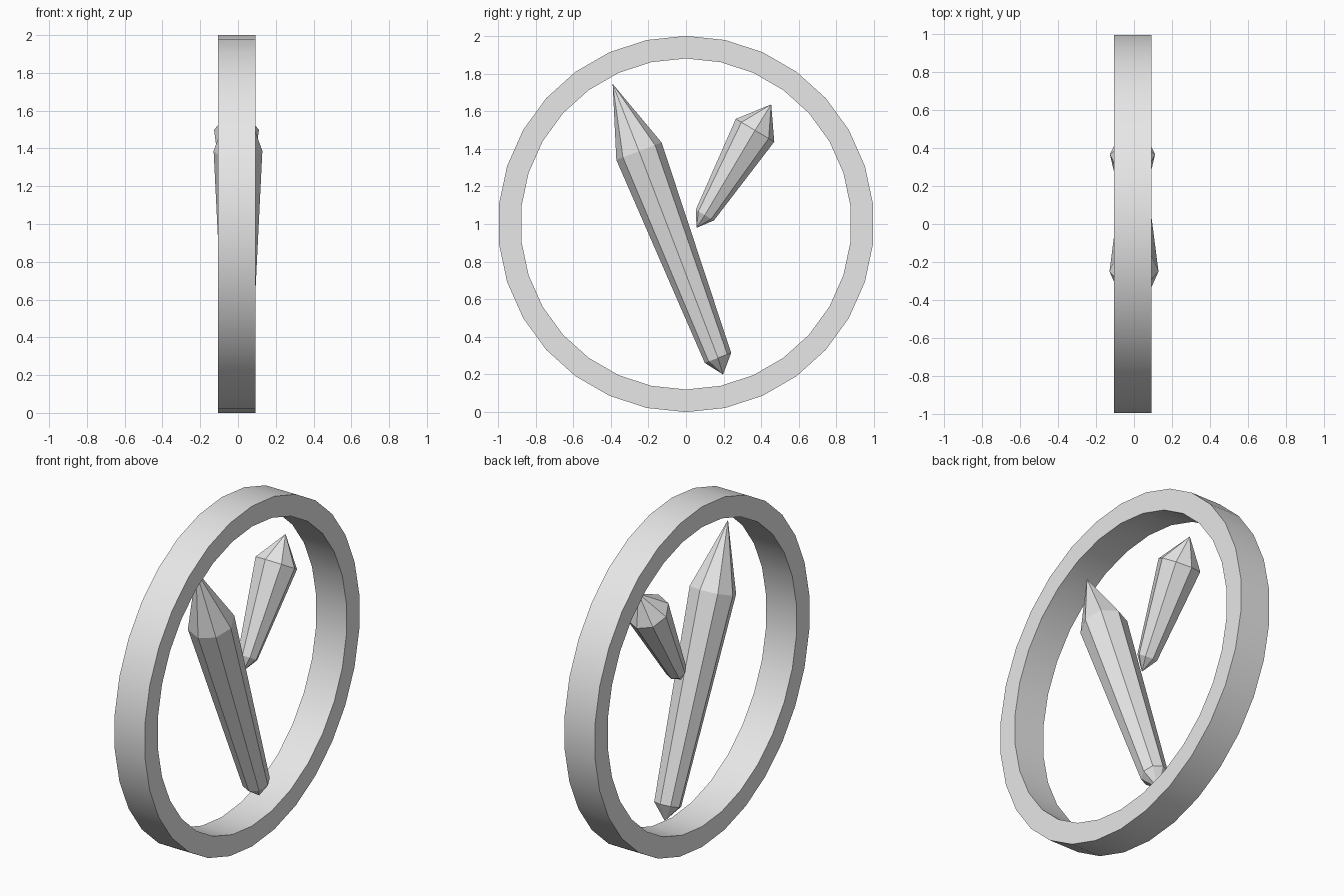
import bpy, bmesh, math
from mathutils import Vector

cube = bpy.data.objects.get("Cube")
if cube:
    bpy.data.objects.remove(cube, do_unlink=True)

grey = bpy.data.materials.new("light grey")
grey.use_nodes = True
colour = (0.8, 0.8, 0.8, 1)
grey.diffuse_color = colour
grey.node_tree.nodes["Principled BSDF"].inputs["Base Color"].default_value = colour


def finish(name, bm):
    bmesh.ops.recalc_face_normals(bm, faces=bm.faces)
    mesh = bpy.data.meshes.new(name)
    bm.to_mesh(mesh)
    bm.free()
    mesh.materials.append(grey)
    obj = bpy.data.objects.new(name, mesh)
    bpy.context.collection.objects.link(obj)
    return obj


def bridge(bm, a, b):
    n = len(a)
    for i in range(n):
        j = (i + 1) % n
        bm.faces.new((a[i], a[j], b[j], b[i]))


def hoop(name, sides, outer, inner, x0, x1):
    """Flat-sided band around the x axis, made by sweeping a rectangle."""
    bm = bmesh.new()
    loops = []
    for x, r in ((x0, outer), (x1, outer), (x1, inner), (x0, inner)):
        angles = [2 * math.pi * i / sides for i in range(sides)]
        loops.append([bm.verts.new((x, r * math.sin(t), 1 + r * math.cos(t)))
                      for t in angles])
    for k in range(4):
        bridge(bm, loops[k], loops[(k + 1) % 4])
    return finish(name, bm)


def crystal(name, x, low_tip, low, low_r, high, high_r, high_tip, sides=8):
    """Tapered prism with a point at both ends; positions are (y, z)."""
    bm = bmesh.new()
    low_tip, low, high, high_tip = (Vector((x, *p)) for p in (low_tip, low, high, high_tip))
    side = Vector((1, 0, 0))
    across = (high - low).normalized().cross(side)
    rings = []
    for centre, r in ((low, low_r), (high, high_r)):
        angles = [2 * math.pi * i / sides for i in range(sides)]
        rings.append([bm.verts.new(centre + r * (side * math.cos(t) + across * math.sin(t)))
                      for t in angles])
    bridge(bm, *rings)
    for ring, tip in zip(rings, (low_tip, high_tip)):
        point = bm.verts.new(tip)
        for i in range(sides):
            bm.faces.new((ring[i], ring[(i + 1) % sides], point))
    return finish(name, bm)


# Outer hoop, smooth around the rim with sharp borders
ring = hoop("outer_ring", 30, 1.0, 0.88, -0.105, 0.092)
bpy.ops.object.select_all(action='DESELECT')
ring.select_set(True)
bpy.context.view_layer.objects.active = ring
bpy.ops.object.shade_smooth_by_angle(angle=math.radians(30))

# Two faceted crystals inside the hoop
crystal("large_crystal", 0.0, (0.197, 0.2), (0.17, 0.288), 0.075,
        (-0.25, 1.387), 0.129, (-0.39, 1.745))
crystal("small_crystal", -0.008, (0.056, 0.98), (0.10, 1.047), 0.056,
        (0.367, 1.498), 0.119, (0.453, 1.636))
